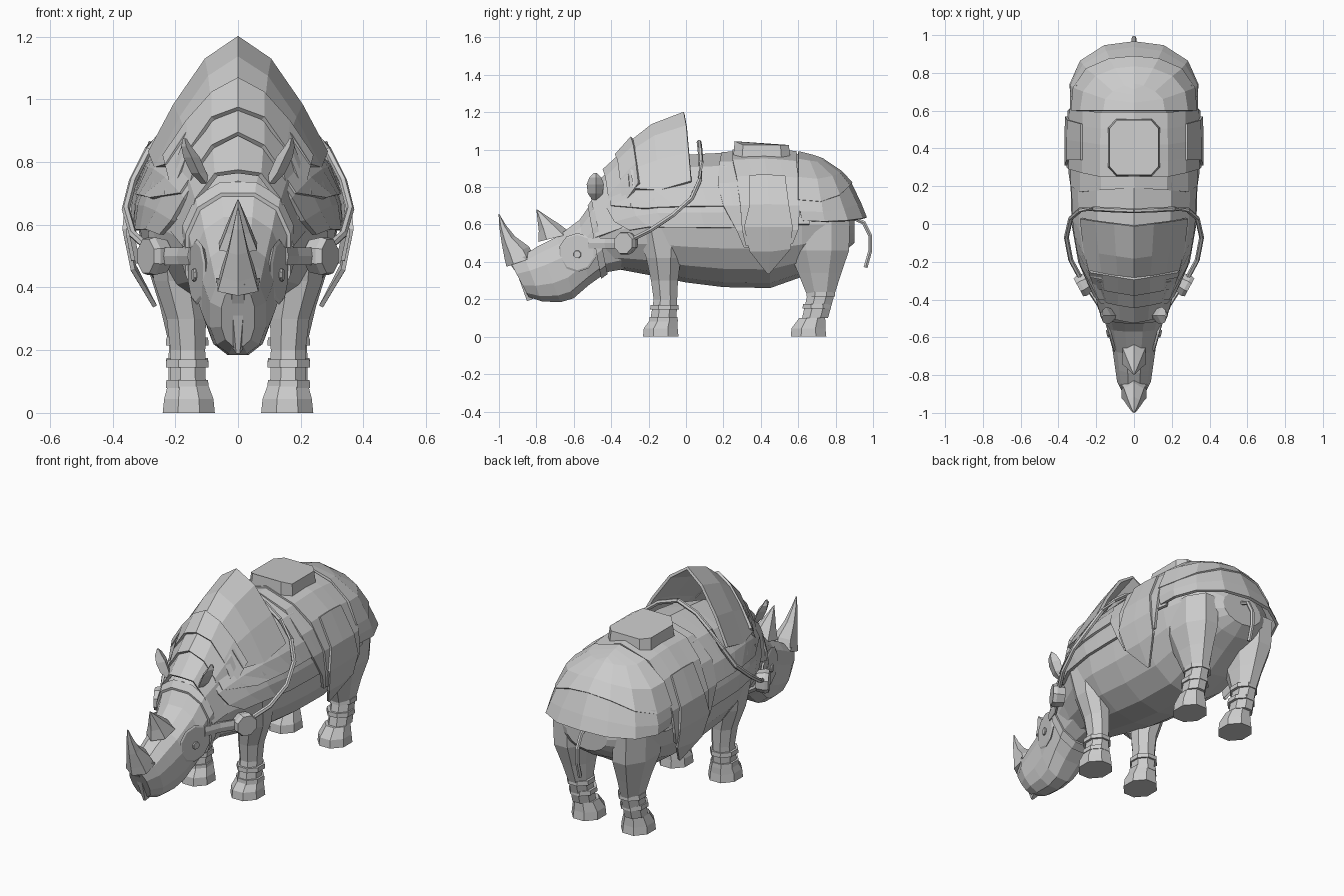
import bpy, bmesh, math
from mathutils import Vector

if "Cube" in bpy.data.objects:
    bpy.data.objects.remove(bpy.data.objects["Cube"])

grey = bpy.data.materials.new("stone_grey")
grey.diffuse_color = (0.6, 0.6, 0.6, 1)
grey.use_nodes = True
grey.node_tree.nodes["Principled BSDF"].inputs["Base Color"].default_value = grey.diffuse_color


def make(name, verts, faces, mirror=False, thick=0.0):
    me = bpy.data.meshes.new(name)
    me.from_pydata([tuple(v) for v in verts], [], faces)
    bm = bmesh.new()
    bm.from_mesh(me)
    bmesh.ops.recalc_face_normals(bm, faces=bm.faces)
    bm.to_mesh(me)
    bm.free()
    ob = bpy.data.objects.new(name, me)
    bpy.context.collection.objects.link(ob)
    me.materials.append(grey)
    if mirror:
        m = ob.modifiers.new("mirror", 'MIRROR')
        m.use_clip = True
    if thick:
        s = ob.modifiers.new("thickness", 'SOLIDIFY')
        s.thickness, s.offset = thick, 0
    return ob


def loft(name, rings, mirror=False):
    n = len(rings[0])
    faces = [[i * n + j, i * n + (j + 1) % n, (i + 1) * n + (j + 1) % n, (i + 1) * n + j]
             for i in range(len(rings) - 1) for j in range(n)]
    faces += [list(range(n)), list(range((len(rings) - 1) * n, len(rings) * n))]
    return make(name, [p for r in rings for p in r], faces, mirror)


def sheet(name, rows, thick=0.02):
    n = len(rows[0])
    faces = [[i * n + j, i * n + j + 1, (i + 1) * n + j + 1, (i + 1) * n + j]
             for i in range(len(rows) - 1) for j in range(n - 1)]
    return make(name, [p for r in rows for p in r], faces, True, thick)


# body cross-sections: y, top, bottom, widest height, half width
BODY = [(-.5, .74, .36, .52, .15), (-.36, .86, .36, .57, .21), (-.2, .93, .33, .6, .28),
        (0, .95, .29, .6, .315), (.2, .96, .265, .6, .32), (.45, .97, .26, .6, .32),
        (.62, .95, .32, .6, .315), (.75, .87, .4, .6, .29), (.84, .78, .45, .6, .235),
        (.9, .68, .5, .59, .13)]


def body_point(y, deg, off=0.0):
    y0 = min(max(y, BODY[0][0]), BODY[-1][0])
    for s, e in zip(BODY, BODY[1:]):
        if y0 <= e[0]:
            break
    t = (y0 - s[0]) / (e[0] - s[0])
    top, bot, mid, w = [a + (b - a) * t for a, b in zip(s[1:], e[1:])]
    a = math.radians(deg)
    h = (top - mid if deg <= 90 or deg >= 270 else mid - bot) + off
    return Vector(((w + off) * math.sin(a), y, mid + h * math.cos(a)))


loft("body", [[body_point(s[0], d * 22.5) for d in range(16)] for s in BODY])


# armour plate following the body: rows of (degrees from spine, front y, back y)
def plate(name, rows, off, thick=0.02, cols=4):
    sheet(name, [[body_point(a + (b - a) * i / cols, d, off) for i in range(cols + 1)]
                 for d, a, b in rows], thick)


plate("shoulder_armour_lower", [(0, -.42, .32), (35, -.42, .32), (60, -.42, .32), (80, -.38, .31),
                                (93, -.3, .3)], .008, .016, 6)
plate("shoulder_armour_upper", [(0, -.4, .2), (35, -.4, .22), (60, -.4, .21), (75, -.22, .2)], .016, .014, 5)
plate("saddle_front_band", [(0, .19, .4), (30, .18, .4), (55, .17, .4), (75, .2, .4), (95, .27, .4),
                            (110, .31, .4)], .02, .016)
plate("saddle_main", [(0, .25, .59), (30, .25, .59), (50, .27, .6), (75, .29, .61), (95, .3, .6),
                      (108, .32, .57)], .03, .016)
plate("saddle_flap", [(50, .34, .53), (75, .34, .55), (92, .31, .57), (112, .34, .56),
                      (133, .435, .445)], .042, .014, 2)
plate("hip_band", [(0, .56, .64), (30, .56, .64), (60, .56, .65), (90, .57, .66)], .018, .014)

# rump armour, wrapping round the back: rows of (x, y, z)
sheet("rump_armour_upper", [
    [(.328, .6, .73), (.318, .72, .72), (.25, .82, .755), (.13, .872, .805), (0, .885, .82)],
    [(.28, .6, .85), (.265, .7, .84), (.2, .78, .855), (.1, .82, .87), (0, .83, .88)],
    [(.16, .6, .945), (.15, .66, .935), (.11, .7, .93), (.05, .73, .935), (0, .74, .94)],
    [(0, .6, .985), (0, .64, .975), (0, .68, .965), (0, .71, .955), (0, .735, .945)]], .014)
sheet("rump_armour_skirt", [
    [(.318, .6, .75), (.306, .72, .74), (.24, .81, .765), (.12, .86, .81), (0, .875, .825)],
    [(.33, .61, .67), (.33, .73, .665), (.265, .84, .68), (.145, .91, .705), (0, .93, .71)],
    [(.33, .62, .62), (.333, .74, .615), (.28, .86, .62), (.155, .94, .63), (0, .96, .635)]], .016)

# saddle pad on the spine
loft("saddle_pad", [[(x * s, .405 + y * s, z) for x, y in
                     [(.13, -.1), (.09, -.145), (-.09, -.145), (-.13, -.1), (-.13, .1), (-.09, .145),
                      (.09, .145), (.13, .1)]] for z, s in [(.96, 1.05), (1.025, 1)]])
for v in bpy.data.objects["saddle_pad"].data.vertices:
    if v.co.z > 1 and v.co.y < .3:
        v.co.z += .02


# pointed shoulder hood and overlapping neck plates, raked back towards the sides
def shell(name, *sections):
    sheet(name, [[(x, y + .013 * i, z) for i, (x, z) in enumerate(pts)] for y, pts in sections], .016)


shell("shoulder_hood",
      (-.01, [(0, 1.195), (.1, 1.125), (.2, .98), (.28, .83)]),
      (-.18, [(0, 1.13), (.09, 1.07), (.18, .94), (.26, .78)]),
      (-.32, [(0, 1.02), (.08, .98), (.16, .89), (.225, .79)]))
shell("neck_plate_upper",
      (-.29, [(0, 1.065), (.08, 1.02), (.16, .93), (.235, .82)]),
      (-.375, [(0, .97), (.08, .94), (.15, .84), (.205, .7)]))
shell("neck_plate_middle",
      (-.33, [(0, .99), (.08, .96), (.17, .86), (.23, .7)]),
      (-.44, [(0, .89), (.08, .85), (.14, .76), (.18, .6)]))
shell("neck_plate_lower",
      (-.38, [(0, .91), (.08, .88), (.16, .77), (.21, .58)]),
      (-.52, [(0, .77), (.07, .76), (.13, .68), (.17, .53)]))

# head: top y, z, bottom y, z, half width
HEAD = [(-.42, .8, -.3, .36, .19), (-.5, .73, -.42, .34, .17), (-.57, .63, -.52, .27, .145),
        (-.69, .54, -.6, .2, .118), (-.79, .49, -.67, .18, .105), (-.87, .44, -.77, .185, .092),
        (-.94, .4, -.84, .21, .055)]


def head_ring(s, grow=0.0):
    pts = []
    for k in range(12):
        a = math.radians(15 + k * 30)
        c, u = [math.copysign(abs(v) ** .85, v) for v in (math.sin(a), math.cos(a))]
        m = Vector((0, (s[0] + s[2]) / 2, (s[1] + s[3]) / 2))
        h = Vector((0, (s[0] - s[2]) / 2, (s[1] - s[3]) / 2))
        pts.append(m + h * (1 + grow / h.length) * u + Vector(((s[4] + grow) * c, 0, 0)))
    return pts


def between(a, b, t):
    return tuple(p + (q - p) * t for p, q in zip(a, b))


loft("head", [head_ring(s) for s in HEAD])
loft("head_band", [head_ring(between(HEAD[1], HEAD[2], t), .012) for t in (.0, .35)])

# beak-like nose guard
loft("nose_guard", [[(-w, y + b, z + .02), (-w * .3, y, z), (w * .3, y, z), (w, y + b, z + .02)]
                    for y, z, w, b in [(-.955, .41, .07, .1), (-.9, .33, .06, .08), (-.85, .19, .02, .05)]])


# horns: rings of y, z, half width, half length, tilt
def horn(name, rings):
    loft(name, [[(math.sin(k * math.pi / 3) * w, y - math.cos(k * math.pi / 3) * l,
                  z - math.cos(k * math.pi / 3) * l * lean) for k in range(6)]
                for y, z, w, l, lean in rings])


horn("front_horn", [(-.885, .4, .075, .075, .35), (-.905, .45, .06, .065, .5),
                    (-.95, .52, .036, .036, .45), (-.98, .59, .018, .018, .3), (-1, .655, .002, .002, 0)])
horn("rear_horn", [(-.7, .53, .07, .09, .25), (-.735, .585, .045, .052, .4), (-.798, .68, .002, .002, 0)])


# stacked rings of (z, x, y, x radius, y radius)
def column(name, rings, sides=8):
    loft(name, [[(x + rx * math.sin((k + .5) * math.tau / sides), y + ry * math.cos((k + .5) * math.tau / sides), z)
                 for k in range(sides)] for z, x, y, rx, ry in rings], True)


column("front_leg", [(.1, .16, -.12, .062, .075), (.2, .16, -.11, .06, .068), (.3, .165, -.115, .068, .078),
                     (.42, .19, -.12, .085, .1), (.58, .2, -.13, .095, .15)])
column("rear_leg", [(.1, .165, .69, .062, .075), (.22, .165, .72, .06, .078), (.34, .175, .715, .08, .125),
                    (.46, .185, .71, .11, .175), (.62, .19, .71, .11, .18)])
for leg, fy in (("front", -.135), ("rear", .655)):
    column(leg + "_foot", [(0, .157, fy, .09, .103), (.045, .157, fy, .085, .098), (.1, .16, fy + .02, .066, .075)])
for leg, cuffs in (("front", [(.08, -.12), (.145, -.115)]), ("rear", [(.15, .7), (.215, .72)])):
    for i, (z, y) in enumerate(cuffs):
        column(f"{leg}_ankle_cuff_{i + 1}", [(z, .162, y, .074, .083), (z + .025, .162, y, .072, .081)])

# leaf-shaped ears
loft("ear", [[(x - t, -.485, z), (x, -.485 - w, z), (x + t, -.48, z), (x, -.485 + w, z)]
             for x, z, w, t in [(.1, .73, .015, .015), (.125, .765, .04, .025), (.148, .815, .046, .026),
                                (.165, .85, .032, .016), (.17, .875, .008, .006)]], True)


# flat discs facing sideways
def disc(name, x, y, z, r, depth, turn, sides):
    ax = Vector((math.cos(turn), -math.sin(turn), 0))
    side = Vector((math.sin(turn), math.cos(turn), 0))
    c = Vector((x, y, z))
    loft(name, [[c + ax * d + side * r * s * math.cos((k + .5) * math.tau / sides)
                 + Vector((0, 0, r * s * math.sin((k + .5) * math.tau / sides))) for k in range(sides)]
                for d, s in ((-depth, .85), (depth * .4, 1), (depth, .9))], True)


disc("harness_cap", .265, -.32, .5, .065, .033, .5, 8)
disc("cheek_plate", .128, -.58, .45, .105, .008, .27, 10)
disc("eye", .137, -.58, .44, .022, .008, .27, 8)


# straps and tail
def tube(name, pts, radius, mirror=False, flat=1.0):
    rings = []
    for i, p in enumerate(pts):
        p = Vector(p)
        d = (Vector(pts[min(i + 1, len(pts) - 1)]) - Vector(pts[max(i - 1, 0)])).normalized()
        u = d.cross(Vector((1, 0, 0)) if abs(d.x) < .6 else Vector((0, 1, 0))).normalized()
        v = d.cross(u)
        rings.append([p + u * radius * math.cos(a) + v * radius * flat * math.sin(a)
                      for a in [math.tau * (k + .5) / 6 for k in range(6)]])
    loft(name, rings, mirror)


tube("shoulder_strap", [(0, .07, 1.04), (.12, .075, 1.0), (.21, .08, .93), (.285, .075, .84), (.335, .03, .74),
                        (.358, -.07, .65), (.335, -.19, .57), (.27, -.31, .51)], .013, True)
tube("jaw_strap", [(.15, -.52, .5), (.185, -.43, .5), (.25, -.33, .5)], .032, True, .35)
tube("tail", [(0, .88, .64), (0, .95, .61), (0, .985, .54), (0, .985, .46), (0, .96, .37)], .012)
